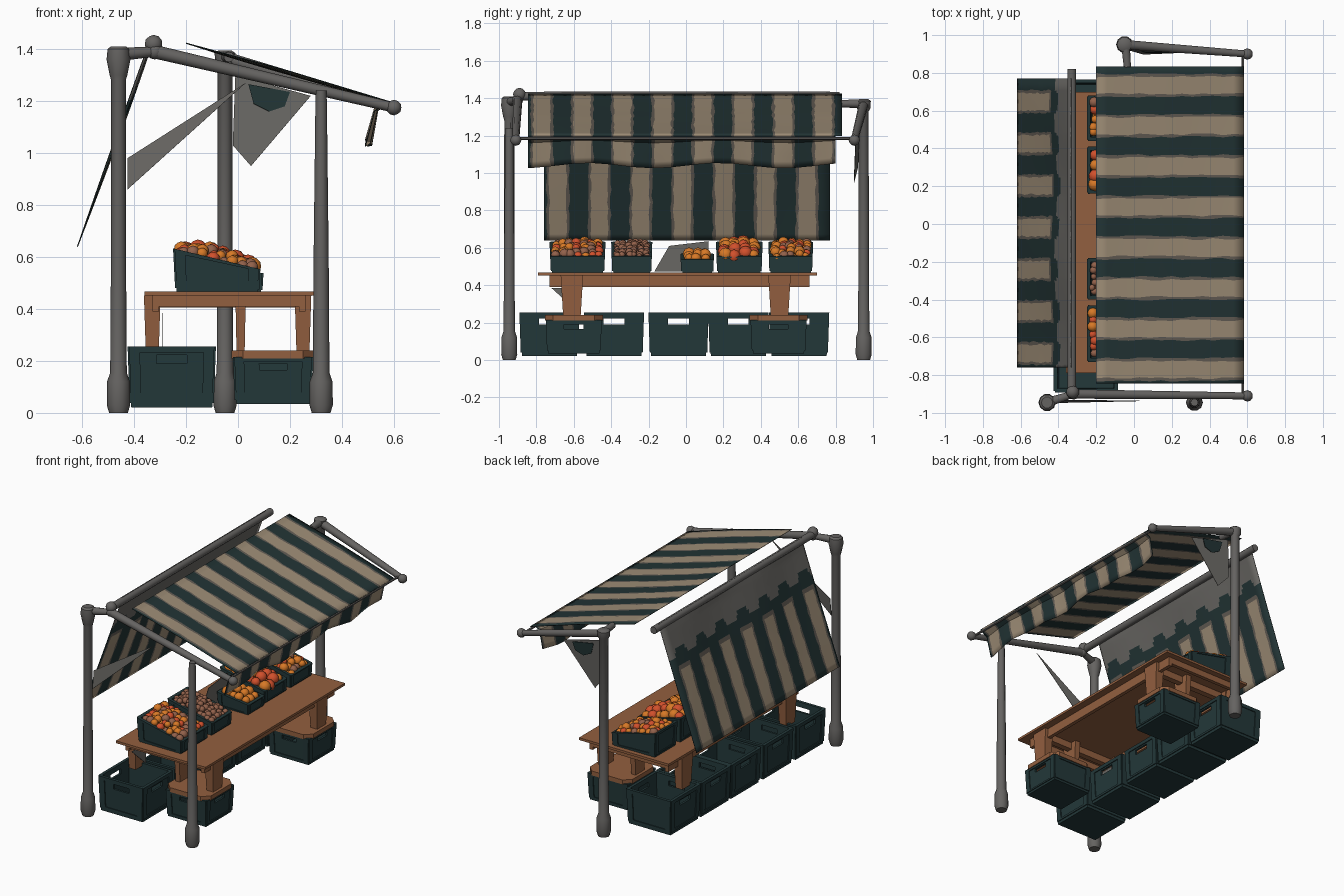
import bpy, bmesh, math, random
from mathutils import Vector, Matrix

random.seed(4)
if "Cube" in bpy.data.objects:
    bpy.data.objects.remove(bpy.data.objects["Cube"], do_unlink=True)


def material(name, r, g, b):
    m = bpy.data.materials.new(name)
    m.use_nodes = True
    m.diffuse_color = (r, g, b, 1)
    bsdf = next(n for n in m.node_tree.nodes if n.type == "BSDF_PRINCIPLED")
    bsdf.inputs["Base Color"].default_value = (r, g, b, 1)
    bsdf.inputs["Roughness"].default_value = 0.9
    return m


GREEN = material("cloth dark green", 0.016, 0.034, 0.035)
BEIGE = material("cloth beige", 0.345, 0.27, 0.185)
EDGE = material("stripe edge taupe", 0.125, 0.108, 0.09)
GREY = material("cloth grey", 0.14, 0.135, 0.125)
POLE = material("pole grey", 0.13, 0.125, 0.12)
CRATE = material("crate green", 0.017, 0.040, 0.042)
WOOD = material("table wood", 0.29, 0.115, 0.05)
ORANGE = material("fruit orange", 0.68, 0.19, 0.02)
RED = material("fruit red", 0.64, 0.08, 0.025)
TAN = material("root vegetable tan", 0.29, 0.12, 0.07)


def make(name, bm, mats, smooth=False, thick=0):
    bmesh.ops.recalc_face_normals(bm, faces=bm.faces)
    mesh = bpy.data.meshes.new(name)
    bm.to_mesh(mesh)
    bm.free()
    for m in mats:
        mesh.materials.append(m)
    ob = bpy.data.objects.new(name, mesh)
    bpy.context.scene.collection.objects.link(ob)
    if thick:
        ob.modifiers.new("thickness", "SOLIDIFY").thickness = thick
    if smooth:
        bpy.ops.object.select_all(action="DESELECT")
        ob.select_set(True)
        bpy.context.view_layer.objects.active = ob
        bpy.ops.object.shade_smooth_by_angle(angle=math.radians(40))


def box(bm, lo, hi, taper=1):
    lo, hi = Vector(lo), Vector(hi)
    mid = (lo + hi) / 2
    mat = Matrix.Translation(mid) @ Matrix.Diagonal((*(hi - lo), 1))
    verts = bmesh.ops.create_cube(bm, size=1, matrix=mat)["verts"]
    for v in verts:
        if v.co.z < mid.z:
            v.co.xy = mid.xy + (v.co.xy - mid.xy) * taper
    return verts


def tube(bm, a, b, r1, r2, sides=10):
    a, b = Vector(a), Vector(b)
    d = b - a
    mat = Matrix.Translation((a + b) / 2) @ d.to_track_quat("Z", "Y").to_matrix().to_4x4()
    bmesh.ops.create_cone(bm, cap_ends=True, segments=sides, radius1=r1,
                          radius2=r2, depth=d.length, matrix=mat)


def ball(bm, p, r):
    return bmesh.ops.create_icosphere(bm, subdivisions=2, radius=r, matrix=Matrix.Translation(p))["verts"]


# Posts with padded feet
def post(name, x, y, top):
    bm = bmesh.new()
    profile = [(0, 0), (.036, 0), (.045, .03), (.044, .12), (.032, .155), (.029, .6)] + top
    pts = [bm.verts.new((x + r, y, z)) for r, z in profile]
    edges = [bm.edges.new(pair) for pair in zip(pts, pts[1:])]
    bmesh.ops.spin(bm, geom=pts + edges, cent=(x, y, 0), axis=(0, 0, 1),
                   angle=math.tau, steps=10, use_merge=True)
    bmesh.ops.remove_doubles(bm, verts=bm.verts, dist=0.0005)
    make(name, bm, [POLE], True)


post("front_left_post", -.46, -.945,
     [(.028, 1.28), (.034, 1.3), (.046, 1.36), (.042, 1.4), (.03, 1.41), (0, 1.41)])
post("front_right_post", .32, -.945, [(.022, 1.2), (.02, 1.24), (0, 1.24)])
post("back_post", -.05, .95, [(.028, 1.33), (.038, 1.345), (.04, 1.385), (.025, 1.395), (0, 1.395)])

# Rails along both ends, with end caps
for name, pts in (("front_rail", [(-.46, -.945, 1.38), (-.32, -.9, 1.39), (.6, -.91, 1.175)]),
                  ("back_rail", [(-.05, .95, 1.365), (.6, .9, 1.175)])):
    bm = bmesh.new()
    for a, b in zip(pts, pts[1:]):
        tube(bm, a, b, .026, .019)
    for p in pts[1:]:
        ball(bm, p, .03)
    make(name, bm, [POLE], True)

# Ridge pole, stub at the back post and thin rod at the awning lip
bm = bmesh.new()
tube(bm, (-.33, -.9, 1.41), (-.33, .82, 1.41), .024, .024)
ball(bm, (-.325, -.89, 1.42), .035)
make("ridge_pole", bm, [POLE], True)
bm = bmesh.new()
tube(bm, (-.045, .95, 1.37), (-.035, .83, 1.37), .024, .02)
make("back_stub", bm, [POLE], True)
bm = bmesh.new()
tube(bm, (.575, -.91, 1.185), (.575, .9, 1.185), .008, .008, 6)
make("awning_rod", bm, [POLE], True)


# Striped cloth: profile points in (x, z), swept along y; stripes may end in rounded caps
def cloth(name, profile, y0, y1, rows, first, pitch, count, wave, cap=9, grey_from=9):
    bm = bmesh.new()
    cuts = [y0]
    for k in range(count):
        cuts += [first + k * pitch + s for s in (-.06, -.046, .046, .06)]
    cuts.append(y1)
    path = []
    for (xa, za), (xb, zb) in zip(profile, profile[1:]):
        path += [(xa + (xb - xa) * i / rows, za + (zb - za) * i / rows) for i in range(rows)]
    path.append(profile[-1])
    grid = []
    for i, (x, z) in enumerate(path):
        t = i / (len(path) - 1)
        row = []
        for j, y in enumerate(cuts):
            inner = 0 < j < len(cuts) - 1
            dx, dz = wave(t, y)
            row.append(bm.verts.new((x + dx, y + inner * random.uniform(-.005, .005), z + dz)))
        grid.append(row)
    for a, b in zip(grid, grid[1:]):
        for j in range(len(cuts) - 1):
            f = bm.faces.new((a[j], a[j + 1], b[j + 1], b[j]))
            z = f.calc_center_median().z
            stripe = (0, 1, 2, 1)[j % 4]
            if z > grey_from + .025 * stripe:
                stripe = 3
            elif z > cap + .01 * stripe:
                stripe = 0
            elif z > cap - .02:
                stripe = min(stripe, 1)
            f.material_index = stripe
    make(name, bm, [GREEN, EDGE, BEIGE, GREY], True, .004)


cloth("awning", [(-.2, 1.425), (.2, 1.315), (.58, 1.2)], -.845, .835, 7, -.77, .215, 8,
      lambda t, y: (0, -.012 * math.sin(math.pi * t) * math.cos(y * 2)))
cloth("awning_valance", [(.58, 1.2), (.53, 1.17), (.5, 1.04)], -.845, .8, 4, -.77, .215, 8,
      lambda t, y: (.012 * t * math.sin(y * 17), .014 * t * math.sin(y * 9)))
cloth("back_curtain", [(-.335, 1.435), (-.36, 1.36), (-.47, 1.05), (-.62, .64)], -.76, .77, 12,
      -.685, .222, 7,
      lambda t, y: (.008 * math.sin(math.pi * t) * math.sin(y * 8), 0), 1.14, 1.2)


# Loose cloth pieces
def sheet(name, pts, mat):
    bm = bmesh.new()
    bm.faces.new([bm.verts.new(p) for p in pts])
    make(name, bm, [mat], thick=.003)


sheet("front_flap", [(-.425, -.93, .98), (-.425, -.945, .86), (.03, -.935, 1.27)], GREY)
sheet("back_flap", [(-.01, .93, 1.3), (.28, .91, 1.22), (.05, .9, .95), (-.02, .92, 1.03)], GREY)
for s in (-.007, .007):
    sheet("flap_patch", [(x, .92 - (1.24 - z) * .07 + s, z) for x, z in
                         ((.04, 1.265), (.2, 1.235), (.18, 1.18), (.12, 1.16), (.06, 1.19))], GREEN)
sheet("table_cloth_scrap", [(-.16, -.17, .472), (-.16, -.09, .61), (-.16, .12, .635), (-.16, .12, .472)], GREY)
sheet("leg_cloth_scrap", [(-.29, -.72, .385), (-.29, -.57, .25), (-.29, -.57, .385)], GREY)


# Open crate with handle slots; a lower front wall gives the sloping display crates
def crate(name, cx, cy, z0, sx, sy, h, front=1.0, slots=True):
    bm = bmesh.new()
    w = .014
    hx, hy = sx / 2 - .006, sy / 2 - .006
    box(bm, (-hx, -hy, 0), (hx, hy, w))

    def panel(axis, inner, outer, a, b, lo, hi):
        near, far = sorted((inner, outer))
        if axis == 0:
            box(bm, (near, a, lo * h), (far, b, hi * h))
        else:
            box(bm, (a, near, lo * h), (b, far, hi * h))

    for axis, half, c in ((0, hx, hy), (1, hy, hx)):
        for sign in (-1, 1):
            outer = sign * half
            if slots and (axis == 0 or sign < 0):
                g = c * .36
                walls = [(-c, c, 0, .72), (-c, -g, .72, .86), (g, c, .72, .86), (-c, c, .86, 1)]
            else:
                walls = [(-c, c, 0, 1)]
            for wall in walls:
                panel(axis, sign * (half - w), outer, *wall)
            # Outer rim and ribs
            for rib in ((-c, c, .9, 1), (-c, c, .08, .14), (-c, -.75 * c, .1, 1), (.75 * c, c, .1, 1)):
                panel(axis, outer, sign * (half + .006), *rib)
    for v in bm.verts:
        v.co.z *= 1 + (front - 1) * (v.co.x / sx + .5)
        v.co.xy *= .95 + .05 * min(1, v.co.z / h)
        v.co += Vector((cx, cy, z0))
    make(name, bm, [CRATE])


for i, y in enumerate((-.73, -.385, -.04, .28, .605)):
    crate(f"rear_crate_{i + 1}", -.255, y, .02, .34, .322, .235)

# Front crates with wooden lids of cut corners
for i, y in enumerate((-.6, .495)):
    crate(f"front_crate_{i + 1}", .135, y, .035, .31, .3, .18)
    bm = bmesh.new()
    box(bm, (-.025, y - .155, .21), (.295, y + .155, .24))
    edges = [e for e in bm.edges if abs(e.verts[0].co.z - e.verts[1].co.z) > .02]
    bmesh.ops.bevel(bm, geom=edges, offset=.045, segments=1, affect="EDGES")
    make(f"crate_lid_{i + 1}", bm, [WOOD])

# Table
bm = bmesh.new()
box(bm, (-.36, -.79, .452), (.31, .7, .468))
make("table_top", bm, [WOOD])
bm = bmesh.new()
for x in (-.33, .235):
    box(bm, (x, -.73, .39), (x + .025, .66, .452))
for y in (-.73, .635):
    box(bm, (-.33, y, .41), (.26, y + .025, .452))
make("table_apron", bm, [WOOD])
bm = bmesh.new()
for y in (-.61, .5):
    for x, half in ((-.33, .032), (.01, .02), (.25, .032)):
        box(bm, (x - half, y - .06, .235), (x + half, y + .06, .452), .78)
    box(bm, (-.33, y - .02, .405), (.25, y + .02, .452))
make("table_legs", bm, [WOOD])


# Sloping display crates heaped with produce
def display(i, x0, x1, y0, y1, back, front, radius, kinds):
    cx, cy, sx, sy = (x0 + x1) / 2, (y0 + y1) / 2, x1 - x0, y1 - y0
    crate(f"display_crate_{i}", cx, cy, .468, sx, sy, back, front / back, False)

    def rim(x):
        return .468 + back + (front - back) * (x - x0) / sx

    bm = bmesh.new()
    for v in box(bm, (x0 + .03, y0 + .03, 0), (x1 - .03, y1 - .03, .03)):
        v.co.z += rim(v.co.x) - .045
    for f in bm.faces:
        f.material_index = kinds[0]
    nx, ny = (max(3, round((s - .03) / (radius * 1.7))) for s in (sx, sy))
    for a in range(nx):
        for b in range(ny):
            u, t = (a + .5) / nx, (b + .5) / ny
            x = x0 + .02 + (sx - .04) * u + random.uniform(-.008, .008)
            y = y0 + .02 + (sy - .04) * t + random.uniform(-.008, .008)
            heap = .03 * math.sin(math.pi * u) * math.sin(math.pi * t)
            verts = ball(bm, (x, y, rim(x) - .008 + heap + random.uniform(-.008, .01)),
                         radius * random.uniform(.85, 1.25))
            kind = random.choice(kinds)
            for f in {f for v in verts for f in v.link_faces}:
                f.material_index = kind
    make(f"produce_{i}", bm, [ORANGE, RED, TAN], True)


display(1, -.25, .09, -.73, -.43, .165, .085, .024, [0, 0, 0, 1, 1, 2])
display(2, -.25, .09, -.40, -.18, .165, .085, .018, [2])
display(3, -.14, .1, -.03, .15, .1, .07, .028, [0])
display(4, -.25, .09, .16, .41, .165, .085, .031, [0, 0, 1, 1])
display(5, -.25, .09, .44, .68, .165, .085, .024, [0, 0, 0, 1, 2])
